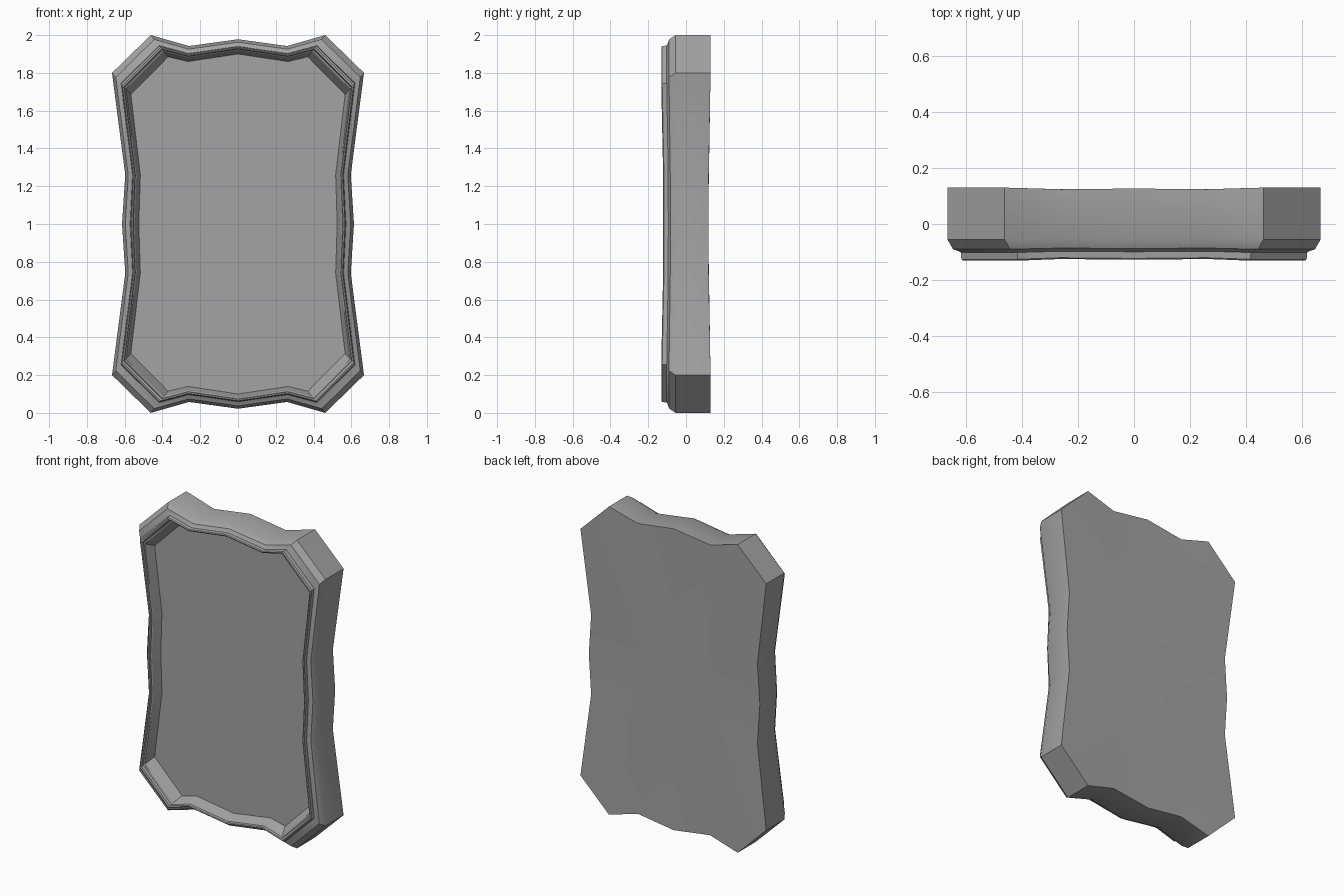
import bpy
import bmesh
import math

if "Cube" in bpy.data.objects:
    bpy.data.objects.remove(bpy.data.objects["Cube"])

stone = bpy.data.materials.new("plain grey")
stone.use_nodes = True
GREY = (0.37, 0.37, 0.37, 1)
stone.diffuse_color = GREY
stone.node_tree.nodes["Principled BSDF"].inputs["Base Color"].default_value = GREY

# Quarter outline: outer x, z, then inner x, z, and the depth scale there
QUARTER = [
    (0, 0.978, 0, 0.90, 0.975),
    (0.26, 0.942, 0.265, 0.86, 0.955),
    (0.462, 1.0, 0.37, 0.885, 1),
    (0.667, 0.8, 0.567, 0.685, 1),
    (0.597, 0.26, 0.517, 0.26, 0.925),
    (0.614, 0, 0.525, 0, 0.92),
]
CENTRE_SCALE = 0.9

# Rim section: share of the way from outer to inner outline, and depth
SECTION = [
    (0, 0.13), (0, -0.055), (0.2, -0.09), (0.4, -0.097), (0.48, -0.102),
    (0.5, -0.126), (0.56, -0.131), (0.64, -0.128), (0.67, -0.113),
    (0.74, -0.108), (1, -0.045),
]


def mirrored_outline():
    half = QUARTER + [(a, -b, c, -d, s) for a, b, c, d, s in QUARTER[-2::-1]]
    return half + [(-a, b, -c, d, s) for a, b, c, d, s in half[-2:0:-1]]


def build_slab(name):
    bm = bmesh.new()
    outline = mirrored_outline()
    count = len(outline)
    rings = []
    for t, y in SECTION:
        rings.append([bm.verts.new((a + (c - a) * t, y * s, 1 + b + (d - b) * t))
                      for a, b, c, d, s in outline])
    # Side and moulded rim
    for low, high in zip(rings, rings[1:]):
        for i in range(count):
            j = (i + 1) % count
            bm.faces.new((low[i], low[j], high[j], high[i]))
    # Slightly dished back and recessed front panel
    for ring, (_, y) in ((rings[0], SECTION[0]), (rings[-1], SECTION[-1])):
        centre = bm.verts.new((0, y * CENTRE_SCALE, 1))
        for i in range(count):
            bm.faces.new((ring[i], ring[(i + 1) % count], centre))
    bmesh.ops.recalc_face_normals(bm, faces=bm.faces)
    mesh = bpy.data.meshes.new(name)
    bm.to_mesh(mesh)
    bm.free()
    mesh.materials.append(stone)
    obj = bpy.data.objects.new(name, mesh)
    bpy.context.collection.objects.link(obj)
    return obj


slab = build_slab("framed_panel")
bpy.ops.object.select_all(action="DESELECT")
slab.select_set(True)
bpy.context.view_layer.objects.active = slab
bpy.ops.object.shade_smooth_by_angle(angle=math.radians(30))
